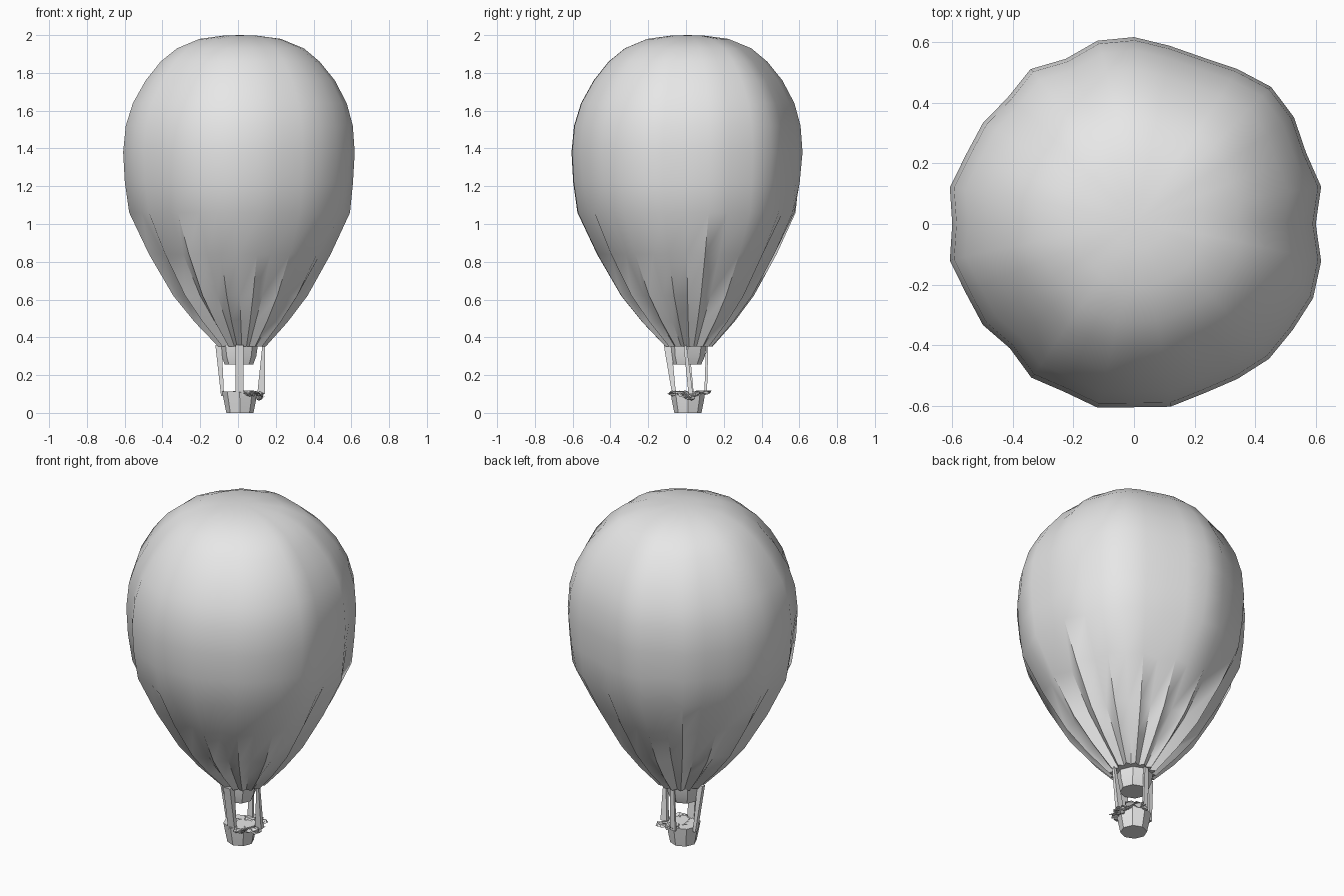
import bpy, bmesh, math, random
from mathutils import Vector

if "Cube" in bpy.data.objects:
    bpy.data.objects.remove(bpy.data.objects["Cube"], do_unlink=True)
random.seed(4)

grey = bpy.data.materials.new("plain_grey")
grey.use_nodes = True
grey.diffuse_color = (0.8, 0.8, 0.8, 1)
grey.node_tree.nodes["Principled BSDF"].inputs["Base Color"].default_value = (0.8, 0.8, 0.8, 1)


def finish(name, bm, angle):
    """Turn a bmesh into a shaded object."""
    bmesh.ops.recalc_face_normals(bm, faces=bm.faces)
    mesh = bpy.data.meshes.new(name)
    bm.to_mesh(mesh)
    bm.free()
    mesh.materials.append(grey)
    ob = bpy.data.objects.new(name, mesh)
    bpy.context.collection.objects.link(ob)
    bpy.ops.object.select_all(action="DESELECT")
    ob.select_set(True)
    bpy.context.view_layer.objects.active = ob
    bpy.ops.object.shade_smooth_by_angle(angle=math.radians(angle))
    return ob


def loft(name, rings, angle, cap_top=True):
    """Skin a stack of closed rings of points."""
    bm = bmesh.new()
    loops = [[bm.verts.new(p) for p in ring] for ring in rings]
    n = len(loops[0])
    for low, high in zip(loops, loops[1:]):
        for i in range(n):
            j = (i + 1) % n
            bm.faces.new((low[i], low[j], high[j], high[i]))
    bm.faces.new(loops[0][::-1])
    if cap_top:
        bm.faces.new(loops[-1])
    return finish(name, bm, angle)


def circle(cx, cy, z, r, n, factor=lambda i: 1.0):
    return [Vector((cx + r * factor(i) * math.cos(math.tau * i / n),
                    cy + r * factor(i) * math.sin(math.tau * i / n), z)) for i in range(n)]


# Envelope: uneven gore outline, gathered into pleats towards the neck
outline = [.60, .63, .615, .635, .64, .615, .595, .60, .617, .617, .59, .615, .59, .60, .60, .62,
           .60, .62, .60, .60, .58, .61, .60, .618, .605, .615, .605, .615, .63, .63, .64, .63]
# height, radius, centre shift, pleat depth
profile = [(.352, .115, .02, .10), (.48, .225, .015, .09), (.62, .335, .01, .06), (.84, .462, .006, .04),
           (1.06, .575, .004, .015), (1.22, .60, 0, .005), (1.38, .612, 0, 0), (1.52, .60, .002, 0),
           (1.64, .565, .005, 0), (1.76, .50, .008, 0), (1.86, .42, .008, 0), (1.93, .335, .01, 0),
           (1.98, .215, .01, 0), (1.997, .09, .01, 0)]
rings = []
for z, r, shift, pleat in profile:
    def gore(i):
        return outline[i] / .612 + pleat * (-1) ** (i + 1)
    rings.append(circle(shift, shift * .8, z, r, len(outline), gore))
envelope = loft("envelope", rings, 50, cap_top=False)
bm = bmesh.new()
bm.from_mesh(envelope.data)
rim = [e for e in bm.edges if e.is_boundary]
crown = bmesh.ops.extrude_edge_only(bm, edges=rim)["geom"]
crown = [v for v in crown if isinstance(v, bmesh.types.BMVert)]
bmesh.ops.pointmerge(bm, verts=crown, merge_co=(.01, .01, 2.0))
bmesh.ops.recalc_face_normals(bm, faces=bm.faces)
for f in bm.faces:
    f.smooth = len(f.verts) < 5
bm.to_mesh(envelope.data)
bm.free()

# Burner cup hanging in the neck
loft("burner_cup", [circle(.005, .005, .255, .075, 8), circle(.005, .008, .30, .092, 8),
                    circle(.005, .01, .358, .10, 8)], 40)


# Four tapering struts: top and bottom centres with half sizes
def strut(name, top, bottom, size_top, size_bottom):
    def section(c, s):
        corners = ((-1, -1), (1, -1), (1, 1), (-1, 1))
        return [Vector(c) + Vector((a * s[0], b * s[1], 0)) for a, b in corners]
    loft(name, [section(bottom, size_bottom), section(top, size_top)], 30)


strut("right_strut", (-.103, .005, .36), (-.082, .03, .09), (.017, .012), (.008, .012))
strut("front_strut", (.008, -.098, .36), (.008, -.062, .09), (.022, .02), (.022, .01))
strut("left_strut", (.136, -.005, .36), (.122, .025, .10), (.007, .008), (.02, .012))
strut("back_strut", (.01, .112, .36), (.01, .104, .10), (.012, .006), (.016, .007))

# Faceted basket
loft("basket", [circle(.01, .01, 0, .072, 8), circle(.01, .01, .06, .084, 8),
                circle(.008, .01, .112, .092, 8)], 30)

# Crumpled sheet spilling over the basket rim
bm = bmesh.new()
bmesh.ops.create_grid(bm, x_segments=9, y_segments=10, size=1)
for v in bm.verts:
    x, y = v.co.x, v.co.y
    droop = max(0, x) * max(0, .6 - abs(y + .25)) * .06
    v.co = (.055 + x * .078 * math.sqrt(1 - y * y * .5) + random.uniform(-.013, .013),
            .022 + y * .11 * math.sqrt(1 - x * x * .4) + random.uniform(-.013, .013),
            .108 - droop + random.uniform(-.013, .013))
finish("crumpled_rim", bm, 25)

# Loose shards gathered at the front left of the rim
bm = bmesh.new()
for k in range(12):
    made = bmesh.ops.create_icosphere(bm, subdivisions=1, radius=.02)["verts"]
    a = random.uniform(-1.3, .7)
    centre = Vector((.02 + .095 * math.cos(a), .005 + .085 * math.sin(a), random.uniform(.075, .108)))
    for v in made:
        v.co = centre + Vector((v.co.x * random.uniform(.5, 1.3), v.co.y * random.uniform(.5, 1.3),
                                v.co.z * random.uniform(.2, .7)))
finish("rim_shards", bm, 25)
